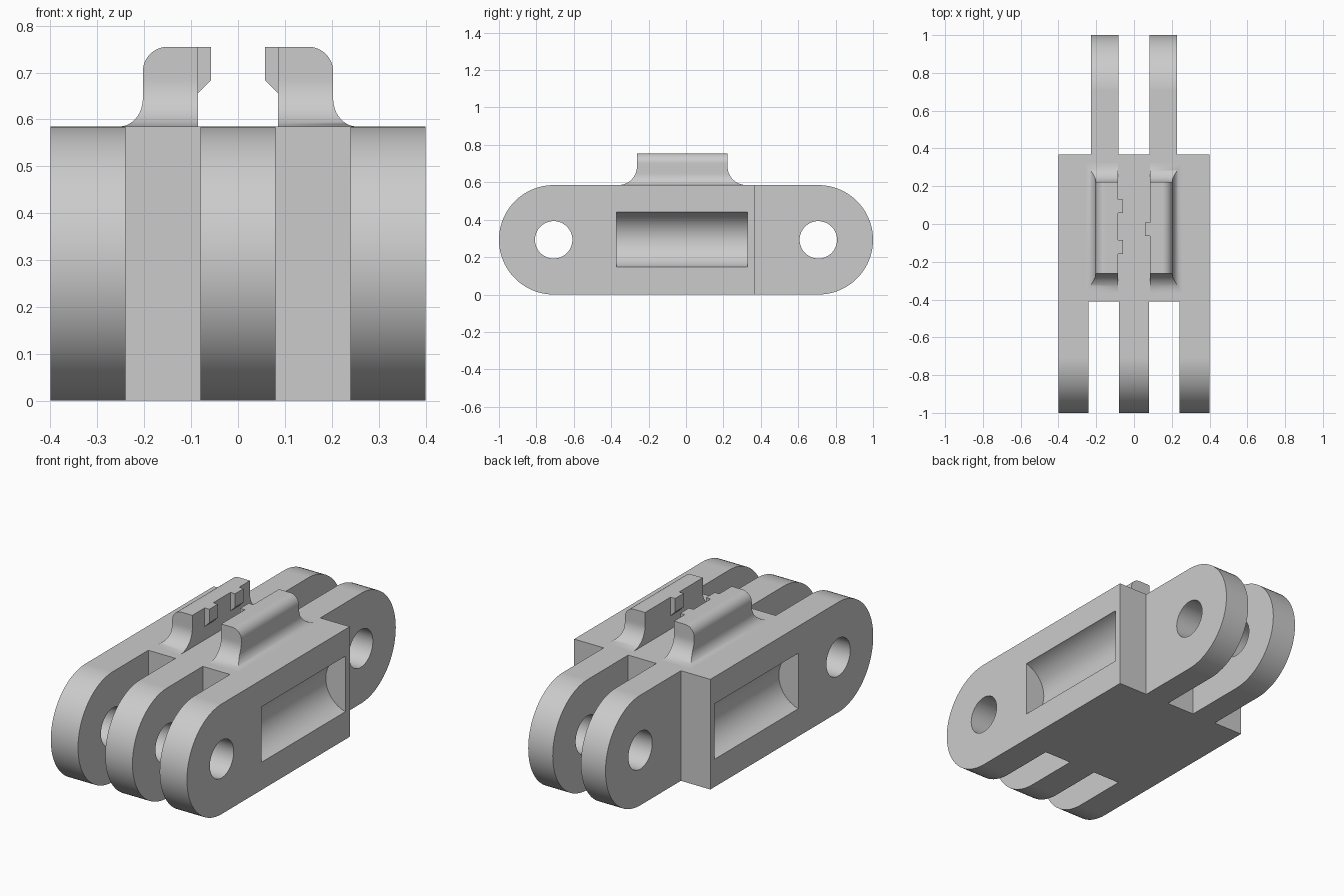
import bpy, bmesh
from math import sin, cos, pi, sqrt

cube = bpy.data.objects.get("Cube")
if cube:
    bpy.data.objects.remove(cube, do_unlink=True)

grey = bpy.data.materials.new("light grey plastic")
grey.use_nodes = True
colour = (0.6, 0.6, 0.6, 1)
grey.diffuse_color = colour
grey.node_tree.nodes["Principled BSDF"].inputs["Base Color"].default_value = colour

HEIGHT, HALF_WIDTH = 0.585, 0.4
MID = HEIGHT / 2
PIVOT = 1 - MID            # distance of each hinge axis from the centre
FRONT, BACK = -0.41, 0.367 # ends of the solid middle
LUG_IN, LUG_OUT = 0.083, 0.227


def loft(name, rings):
    """Closed solid skinned over a list of equal-length point rings."""
    bm = bmesh.new()
    rows = [[bm.verts.new(p) for p in ring] for ring in rings]
    n = len(rows[0])
    for a, b in zip(rows, rows[1:]):
        for i in range(n):
            j = (i + 1) % n
            bm.faces.new((a[i], a[j], b[j], b[i]))
    bm.faces.new(rows[0])
    bm.faces.new(rows[-1])
    bmesh.ops.recalc_face_normals(bm, faces=bm.faces)
    mesh = bpy.data.meshes.new(name)
    bm.to_mesh(mesh)
    bm.free()
    mesh.materials.append(grey)
    obj = bpy.data.objects.new(name, mesh)
    bpy.context.collection.objects.link(obj)
    return obj


def prism(name, profile, axis, lo, hi):
    """Extrude a (y, z) profile along x, or an (x, z) profile along y."""
    if axis == "x":
        return loft(name, [[(s, u, v) for u, v in profile] for s in (lo, hi)])
    return loft(name, [[(u, s, v) for u, v in profile] for s in (lo, hi)])


def arc(cu, cv, r, start, end, steps):
    angles = [start + (end - start) * i / steps for i in range(steps + 1)]
    return [(cu + r * cos(a), cv + r * sin(a)) for a in angles]


def circle(cu, cv, r, steps=64):
    return arc(cu, cv, r, 0, 2 * pi, steps)[:-1]


def activate(obj):
    bpy.ops.object.select_all(action="DESELECT")
    obj.select_set(True)
    bpy.context.view_layer.objects.active = obj


def cut(obj, cutter):
    cutter.hide_render = True
    mod = obj.modifiers.new("cut", "BOOLEAN")
    mod.operation, mod.solver, mod.object = "DIFFERENCE", "EXACT", cutter
    activate(obj)
    bpy.ops.object.modifier_apply(modifier=mod.name)
    bpy.data.objects.remove(cutter, do_unlink=True)


def smooth(obj):
    activate(obj)
    bpy.ops.object.shade_smooth_by_angle(angle=pi / 6)
    mod = obj.modifiers.new("even shading", "WEIGHTED_NORMAL")
    mod.keep_sharp = True


def box_cutter(x0, x1, y0, y1):
    z0, z1 = -0.1, HEIGHT + 0.1
    return prism("cutter", [(y0, z0), (y1, z0), (y1, z1), (y0, z1)], "x", x0, x1)


# Link body: a full-width rounded bar
bar = (arc(PIVOT, MID, MID, -pi / 2, pi / 2, 40)
       + arc(-PIVOT, MID, MID, pi / 2, 3 * pi / 2, 40))
body = prism("link_body", bar, "x", -HALF_WIDTH, HALF_WIDTH)

# Gaps that leave three front lugs and two back lugs
for side in (-1, 1):
    a, b = sorted((side * 0.08, side * 0.24))
    cut(body, box_cutter(a, b, -1.2, FRONT))
    a, b = sorted((side * LUG_OUT, side * 0.5))
    cut(body, box_cutter(a, b, BACK, 1.2))
cut(body, box_cutter(-LUG_IN, LUG_IN, BACK, 1.2))

# Hinge pin holes
for y in (-PIVOT, PIVOT):
    cut(body, prism("cutter", circle(y, MID, 0.1), "x", -0.6, 0.6))

# Scooped recess in each side
for side in (-1, 1):
    scoop = circle(side * (HALF_WIDTH + 0.037), MID + 0.002, 0.152)
    cut(body, prism("cutter", scoop, "y", -0.372, 0.33))
smooth(body)

# Clips: upright walls with flared feet and a rounded outer top edge
TOP, WALL_IN, WALL_OUT, ROUND = 0.755, 0.085, 0.203, 0.053


def flare(h, width, height):
    """Extra reach of a concave fillet at height h above the body."""
    if h >= height:
        return 0
    t = 1 - max(h, 0) / height
    return width * (1 - sqrt(1 - t * t))


def clip_ring(z, side):
    h = z - HEIGHT
    t = max(0, z - (TOP - ROUND)) / ROUND
    out = WALL_OUT + flare(h, 0.05, 0.06) - ROUND * (1 - sqrt(max(0, 1 - t * t)))
    reach = flare(h, 0.1, 0.1)
    y0, y1 = -0.262 - reach, 0.222 + reach
    return [(side * x, y, z) for x, y in
            ((WALL_IN, y0), (out, y0), (out, y1), (WALL_IN, y1))]


STEPS = 14
levels = [HEIGHT + 0.1 * (1 - cos(pi / 2 * i / STEPS)) for i in range(STEPS + 1)]
levels += [TOP - ROUND + ROUND * sin(pi / 2 * i / STEPS) for i in range(STEPS + 1)]

clip_teeth = {"right": (-1, (0.095, -0.122)), "left": (1, (-0.028,))}
for word, (side, teeth) in clip_teeth.items():
    smooth(loft(word + "_clip", [clip_ring(z, side) for z in levels]))
    # Small catches with a sloped underside
    hook = [(WALL_IN + 0.005, TOP), (0.058, TOP), (0.058, 0.683),
            (WALL_IN, 0.656), (WALL_IN + 0.005, 0.656)]
    for i, y in enumerate(teeth):
        prism(f"{word}_clip_tooth_{i + 1}", [(side * x, z) for x, z in hook],
              "y", y - 0.036, y + 0.036)
